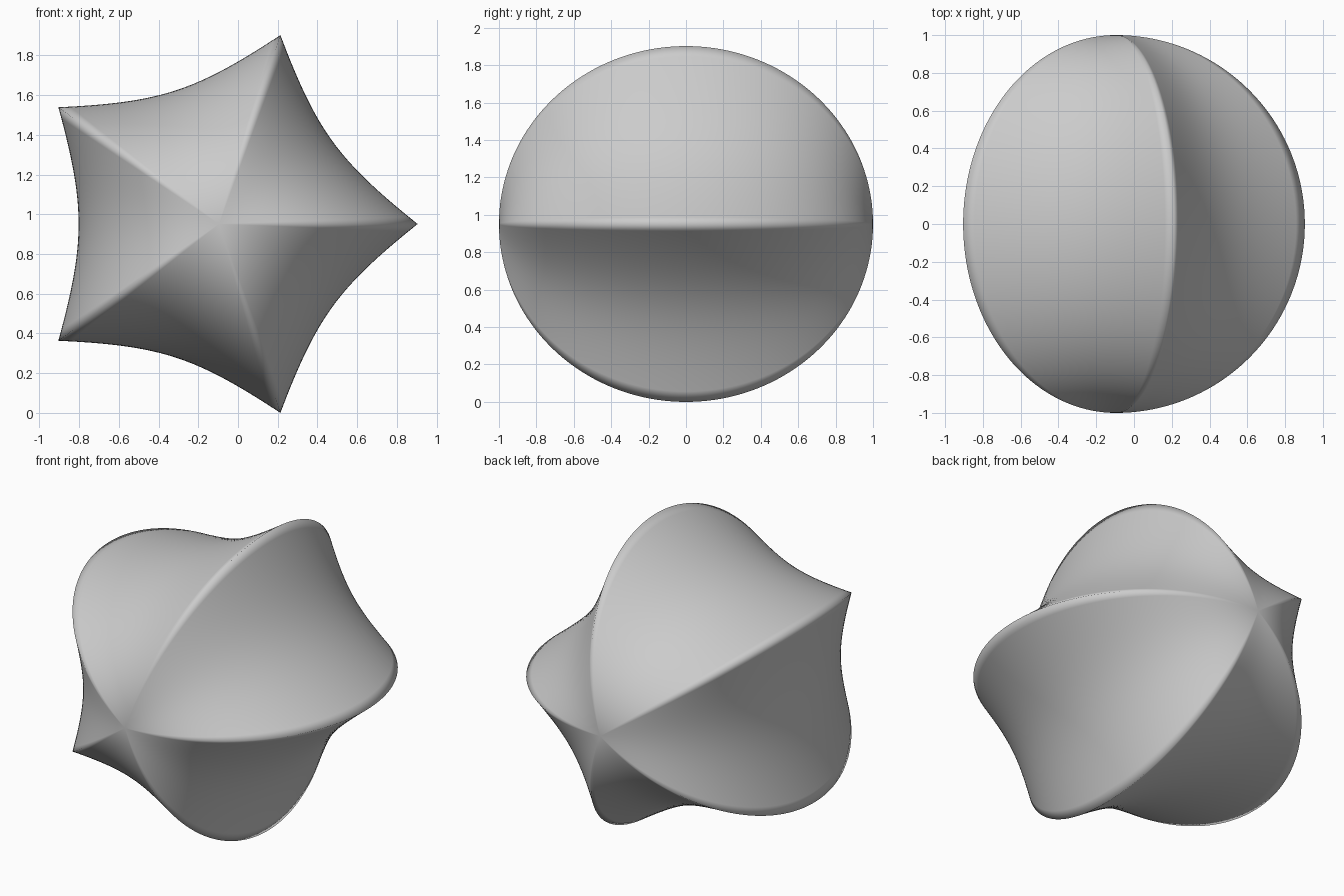
import bpy, bmesh
from math import sin, cos, pi

if "Cube" in bpy.data.objects:
    bpy.data.objects.remove(bpy.data.objects["Cube"])

SEG, RINGS = 160, 80        # around the star, pole to pole
CX, CZ = -0.0955, 0.951     # axis position (runs along y)


def star_radius(t):
    # five-pointed supershape profile: 1 at the tips, 0.707 in the valleys
    return 1 / (abs(cos(1.25 * t)) + abs(sin(1.25 * t)))


bm = bmesh.new()

# star cross-sections scaled along a circular arc from front to back
rings = []
for i in range(1, RINGS):
    p = -pi / 2 + pi * i / RINGS
    ring = []
    for j in range(SEG):
        t = 2 * pi * j / SEG
        r = star_radius(t) * cos(p)
        ring.append(bm.verts.new((CX + r * cos(t), sin(p), CZ + r * sin(t))))
    rings.append(ring)
front = bm.verts.new((CX, -1, CZ))
back = bm.verts.new((CX, 1, CZ))

# skin between the rings, closed at both poles
for j in range(SEG):
    k = (j + 1) % SEG
    for a, b in zip(rings, rings[1:]):
        bm.faces.new((a[j], a[k], b[k], b[j]))
    bm.faces.new((front, rings[0][k], rings[0][j]))
    bm.faces.new((back, rings[-1][j], rings[-1][k]))

bmesh.ops.recalc_face_normals(bm, faces=bm.faces[:])
for f in bm.faces:
    f.smooth = True

mesh = bpy.data.meshes.new("star_body")
bm.to_mesh(mesh)
bm.free()
bpy.context.collection.objects.link(bpy.data.objects.new("star_body", mesh))
